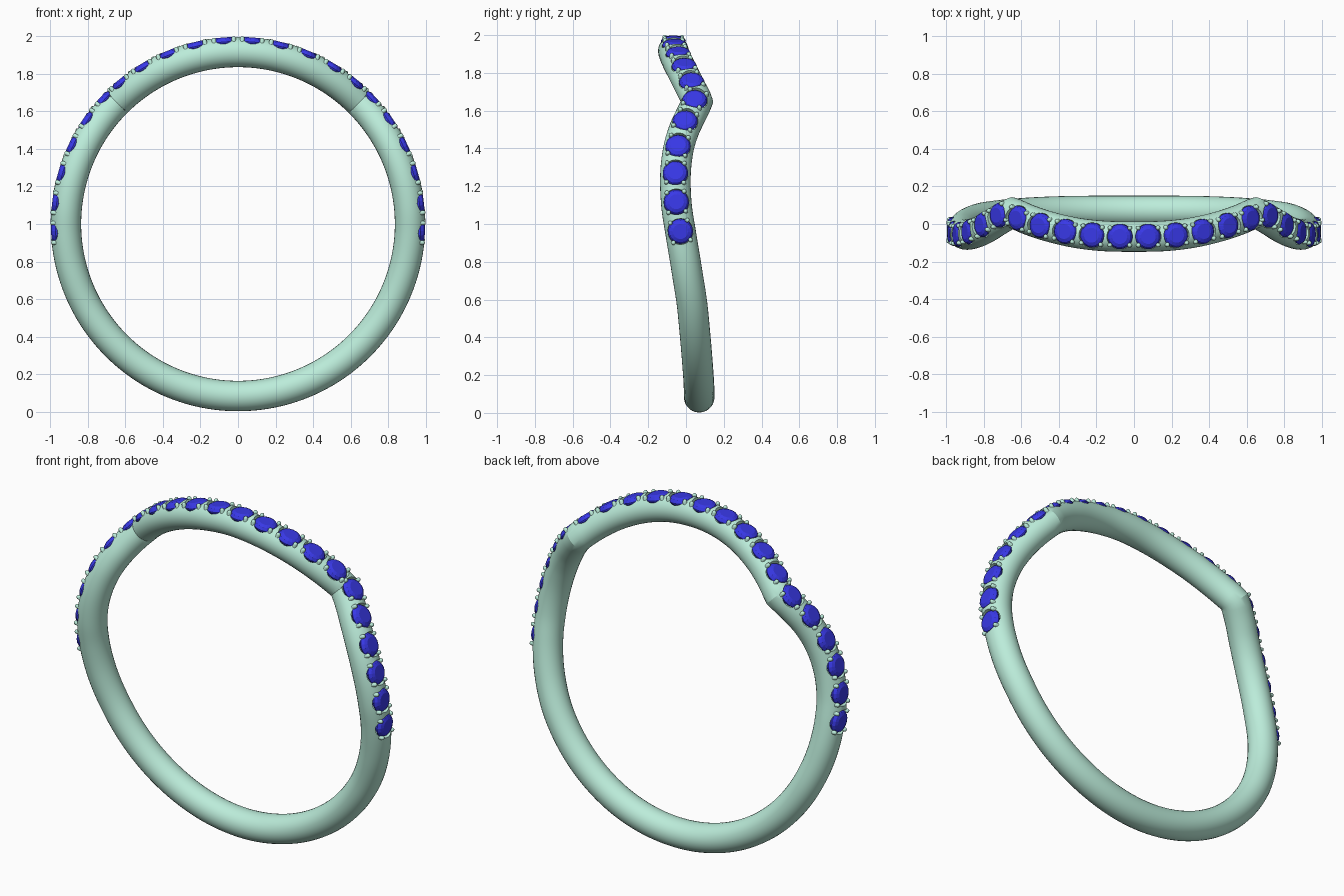
import bpy, bmesh
from math import sin, cos, pi, radians
from mathutils import Vector, Matrix

if "Cube" in bpy.data.objects:
    bpy.data.objects.remove(bpy.data.objects["Cube"])

R, A, CZ = 0.917, 0.081, 1.0      # ring radius, wire radius, centre height
KINK = 45
# sideways wave of the band: (degrees from the top, y)
FRONT = [(-10, -.064), (0, -.067), (10, -.064), (20, -.046), (30, -.012), (38, .024), (45, .062)]
SIDE = [(45, .062), (52, .02), (58, -.015), (65, -.042), (74, -.056), (84, -.05), (93, -.028),
        (105, .003), (120, .036), (150, .065), (180, .07), (210, .065)]


def hermite(pts, x):
    n = len(pts)

    def slope(i):
        a, b = pts[max(i - 1, 0)], pts[min(i + 1, n - 1)]
        return (b[1] - a[1]) / (b[0] - a[0])
    i = next(k for k in range(n - 1) if x <= pts[k + 1][0])
    (x0, y0), (x1, y1) = pts[i], pts[i + 1]
    h = x1 - x0
    t = (x - x0) / h
    return (y0 * (1 + 2 * t) * (1 - t) ** 2 + h * slope(i) * t * (1 - t) ** 2
            + y1 * t * t * (3 - 2 * t) + h * slope(i + 1) * t * t * (t - 1))


def path(deg):
    d = abs((deg + 180) % 360 - 180)
    y = hermite(FRONT if d <= KINK else SIDE, d)
    p = radians(deg)
    return Vector((R * sin(p), y, CZ + R * cos(p)))


def frame(deg):
    """Matrix at the wire centre: x along the band, y across it, z outward."""
    p = radians(deg)
    up = Vector((sin(p), 0, cos(p)))
    t = (path(deg + 1) - path(deg - 1)).normalized()
    side = up.cross(t).normalized()
    t = side.cross(up)
    m = Matrix((t, side, up)).transposed().to_4x4()
    m.translation = path(deg)
    return m


def material(name, col):
    m = bpy.data.materials.new(name)
    m.diffuse_color = (*col, 1)
    m.use_nodes = True
    m.node_tree.nodes["Principled BSDF"].inputs["Base Color"].default_value = m.diffuse_color
    return m


def make(name, bm, mat=None):
    bmesh.ops.recalc_face_normals(bm, faces=bm.faces)
    me = bpy.data.meshes.new(name)
    bm.to_mesh(me)
    bm.free()
    ob = bpy.data.objects.new(name, me)
    bpy.context.collection.objects.link(ob)
    if mat:
        me.materials.append(mat)
    return ob


def lathe(bm, m, prof, n, turn=0.0):
    """Closed turned shape from (radius, height) rings."""
    rings = [[bm.verts.new(m @ Vector((r * cos(2 * pi * (k + turn) / n), r * sin(2 * pi * (k + turn) / n), h)))
              for k in range(n)] for r, h in prof]
    for a, b in zip(rings, rings[1:]):
        for k in range(n):
            bm.faces.new((a[k], a[(k + 1) % n], b[(k + 1) % n], b[k]))
    bm.faces.new(rings[0][::-1])
    bm.faces.new(rings[-1])


def smooth(ob, deg):
    bpy.ops.object.select_all(action='DESELECT')
    bpy.context.view_layer.objects.active = ob
    ob.select_set(True)
    bpy.ops.object.shade_smooth_by_angle(angle=radians(deg))


metal = material("green_metal", (.50, .84, .70))
blue = material("blue_stone", (.04, .04, .80))

# band: round wire swept along the waved ring
bm = bmesh.new()
N, S = 240, 28
rings = []
for i in range(N):
    m = frame(i * 360 / N)
    rings.append([bm.verts.new(m @ Vector((0, A * sin(2 * pi * k / S), A * cos(2 * pi * k / S))))
                  for k in range(S)])
for i in range(N):
    a, b = rings[i], rings[(i + 1) % N]
    for k in range(S):
        bm.faces.new((a[k], a[(k + 1) % S], b[(k + 1) % S], b[k]))
band = make("band", bm, metal)

# stones, their seats and prongs
half = [4.4, 13.2, 22, 30.8, 39.3, 47.6, 56, 65, 74, 83.2, 92.3]
stones, seats, prongs = bmesh.new(), bmesh.new(), bmesh.new()
gem = [(.012, .012), (.052, .034), (.066, .050), (.067, .056), (.057, .072), (.040, .080)]
seat = [(.02, -.006), (.045, .006), (.062, .026), (.0685, .050), (.0685, .12)]
prong = [(.012, .02), (.012, .072), (.009, .079), (.004, .082)]
for d in half + [-v for v in half]:
    m = frame(d)
    lathe(stones, m, gem, 16, .5)
    lathe(seats, m, seat, 24)
    for sx in (-1, 1):
        for sy in (-1, 1):
            lathe(prongs, m @ Matrix.Translation((sx * .053, sy * .046, 0)), prong, 10)

cutter = make("seat_cutter", seats)
cutter.hide_render = True
mod = band.modifiers.new("seats", 'BOOLEAN')
mod.operation, mod.object, mod.solver = 'DIFFERENCE', cutter, 'EXACT'
mod.use_self = True
bpy.context.view_layer.objects.active = band
bpy.ops.object.modifier_apply(modifier="seats")
bpy.data.objects.remove(cutter)
smooth(band, 25)

make("stones", stones, blue)
smooth(make("prongs", prongs, metal), 50)
